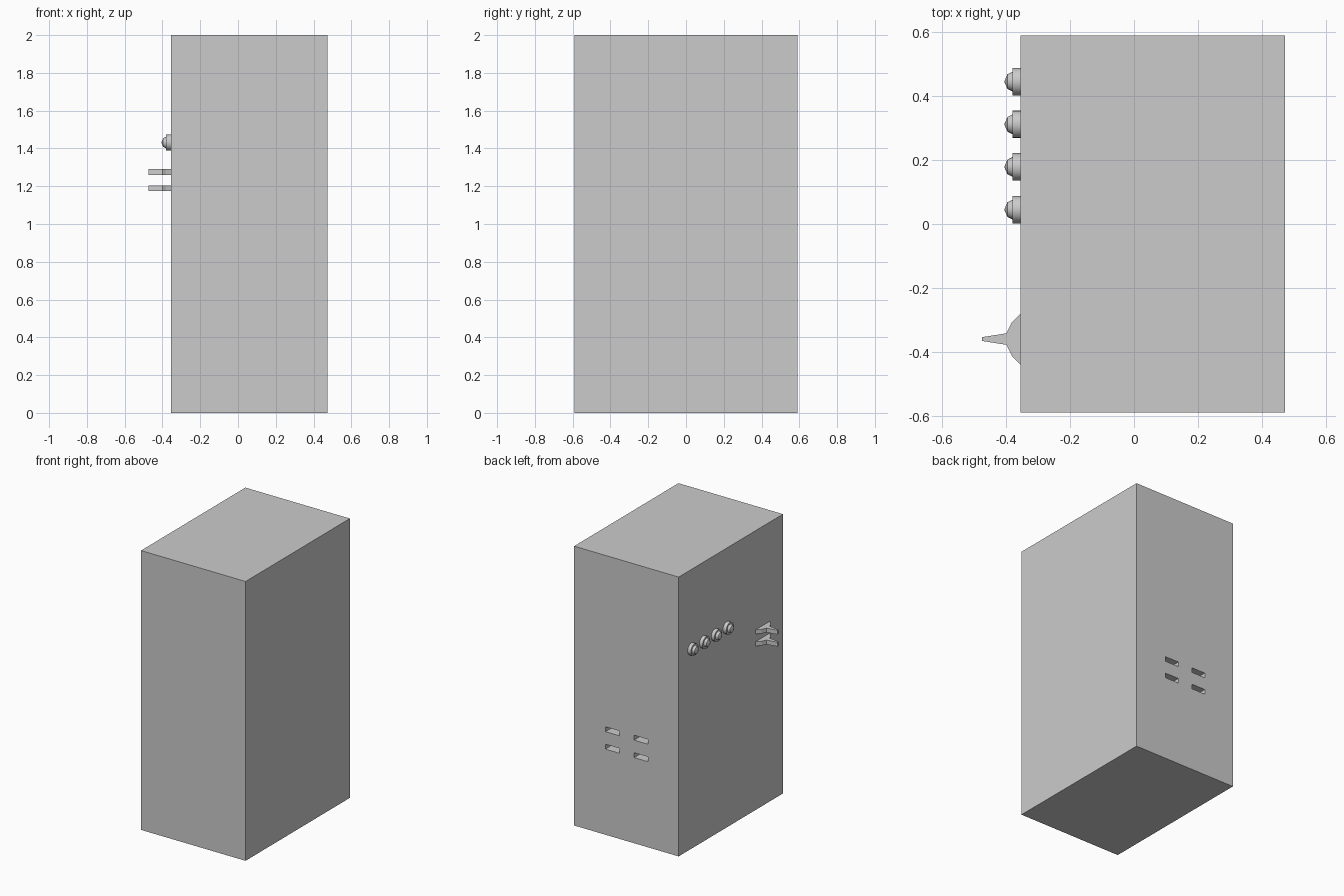
import bpy, bmesh, math
from mathutils import Matrix, Vector

if "Cube" in bpy.data.objects:
    bpy.data.objects.remove(bpy.data.objects["Cube"])

FACE_X = -0.355   # plane carrying the knobs and brackets


def make_object(name, bm):
    bmesh.ops.recalc_face_normals(bm, faces=bm.faces)
    mesh = bpy.data.meshes.new(name)
    bm.to_mesh(mesh)
    bm.free()
    obj = bpy.data.objects.new(name, mesh)
    bpy.context.collection.objects.link(obj)
    return obj


def box(name, lo, hi):
    lo, hi = Vector(lo), Vector(hi)
    bm = bmesh.new()
    bmesh.ops.create_cube(bm, size=1, matrix=Matrix.Translation((lo + hi) / 2)
                          @ Matrix.Diagonal((*(hi - lo), 1)))
    return make_object(name, bm)


def knob(name, y, z):
    # stepped disc with a domed button, turned about the x axis
    profile = [(0, 0.043), (-0.025, 0.043), (-0.025, 0.031),
               (-0.041, 0.023), (-0.051, 0.0)]
    bm = bmesh.new()
    verts = [bm.verts.new((FACE_X + x, y + r, z)) for x, r in profile]
    edges = [bm.edges.new(p) for p in zip(verts, verts[1:])]
    bmesh.ops.spin(bm, geom=verts + edges, cent=(FACE_X, y, z), axis=(1, 0, 0),
                   angle=math.tau, steps=20)
    bmesh.ops.remove_doubles(bm, verts=bm.verts, dist=1e-4)
    obj = make_object(name, bm)
    bpy.context.view_layer.objects.active = obj
    obj.select_set(True)
    bpy.ops.object.shade_smooth_by_angle(angle=math.radians(35))
    obj.select_set(False)


def bracket(name, y, z0, z1):
    # flared root narrowing to a slim tip, mirrored about its centreline
    half = [(0, 0.08), (-0.027, 0.053), (-0.044, 0.018), (-0.12, 0.006)]
    outline = half + [(x, -w) for x, w in reversed(half)]
    bm = bmesh.new()
    face = bm.faces.new([bm.verts.new((FACE_X + x, y + w, z0)) for x, w in outline])
    new = bmesh.ops.extrude_face_region(bm, geom=[face])["geom"]
    top = [v for v in new if isinstance(v, bmesh.types.BMVert)]
    bmesh.ops.translate(bm, verts=top, vec=(0, 0, z1 - z0))
    make_object(name, bm)


# main cabinet
cabinet = box("cabinet", (FACE_X, -0.59, 0), (0.473, 0.59, 2))

# four recessed slots in the back
for i, x in enumerate((-0.114, 0.113)):
    for j, z in enumerate((0.613, 0.738)):
        cutter = box(f"slot_cutter_{i}{j}", (x, 0.51, z), (x + 0.112, 0.65, z + 0.035))
        cutter.hide_render = True
        mod = cabinet.modifiers.new("slot", 'BOOLEAN')
        mod.operation, mod.solver, mod.object = 'DIFFERENCE', 'EXACT', cutter
bpy.context.view_layer.objects.active = cabinet
for mod in list(cabinet.modifiers):
    cutter = mod.object
    bpy.ops.object.modifier_apply(modifier=mod.name)
    bpy.data.objects.remove(cutter)

# row of knobs
for i in range(4):
    knob(f"knob_{i + 1}", 0.045 + i * 0.1335, 1.431)

# pair of brackets
bracket("upper_bracket", -0.36, 1.26, 1.29)
bracket("lower_bracket", -0.36, 1.174, 1.205)
